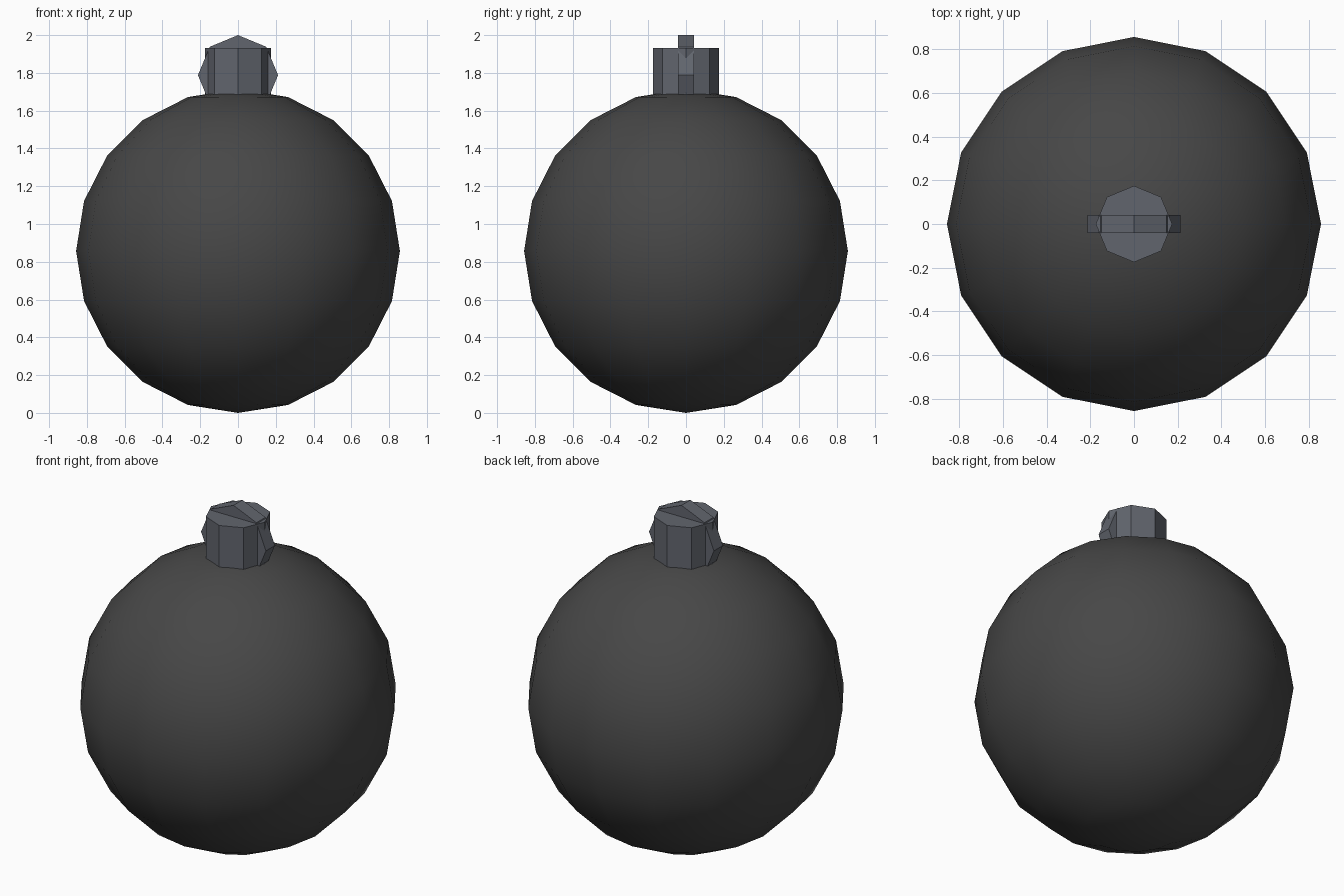
import bpy
import math

cube = bpy.data.objects.get("Cube")
if cube:
    bpy.data.objects.remove(cube, do_unlink=True)


def make_material(name, color):
    mat = bpy.data.materials.new(name)
    mat.use_nodes = True
    mat.diffuse_color = (*color, 1)
    bsdf = next(n for n in mat.node_tree.nodes if n.type == 'BSDF_PRINCIPLED')
    bsdf.inputs["Base Color"].default_value = (*color, 1)
    return mat


def finish(name, mat):
    obj = bpy.context.object
    obj.name = name
    obj.data.materials.append(mat)
    return obj


black = make_material("matte black", (0.063, 0.063, 0.063))
grey = make_material("blue grey metal", (0.12, 0.13, 0.155))

# Smooth round body
RADIUS = 0.857
bpy.ops.mesh.primitive_uv_sphere_add(segments=16, ring_count=10, radius=RADIUS,
                                     location=(0, 0, RADIUS))
finish("round_body", black)
bpy.ops.object.shade_smooth()

# Eight-sided neck cap, seated just into the body
CAP_BOTTOM, CAP_TOP = 1.685, 1.932
bpy.ops.mesh.primitive_cylinder_add(vertices=8, radius=0.175, depth=CAP_TOP - CAP_BOTTOM,
                                    location=(0, 0, (CAP_TOP + CAP_BOTTOM) / 2))
finish("neck_cap", grey)

# Thin upright eight-sided disc running through the cap
DISC_RADIUS = 0.212
bpy.ops.mesh.primitive_cylinder_add(vertices=8, radius=DISC_RADIUS, depth=0.084,
                                    location=(0, 0, 2 - DISC_RADIUS),
                                    rotation=(math.pi / 2, 0, 0))
finish("top_disc", grey)
